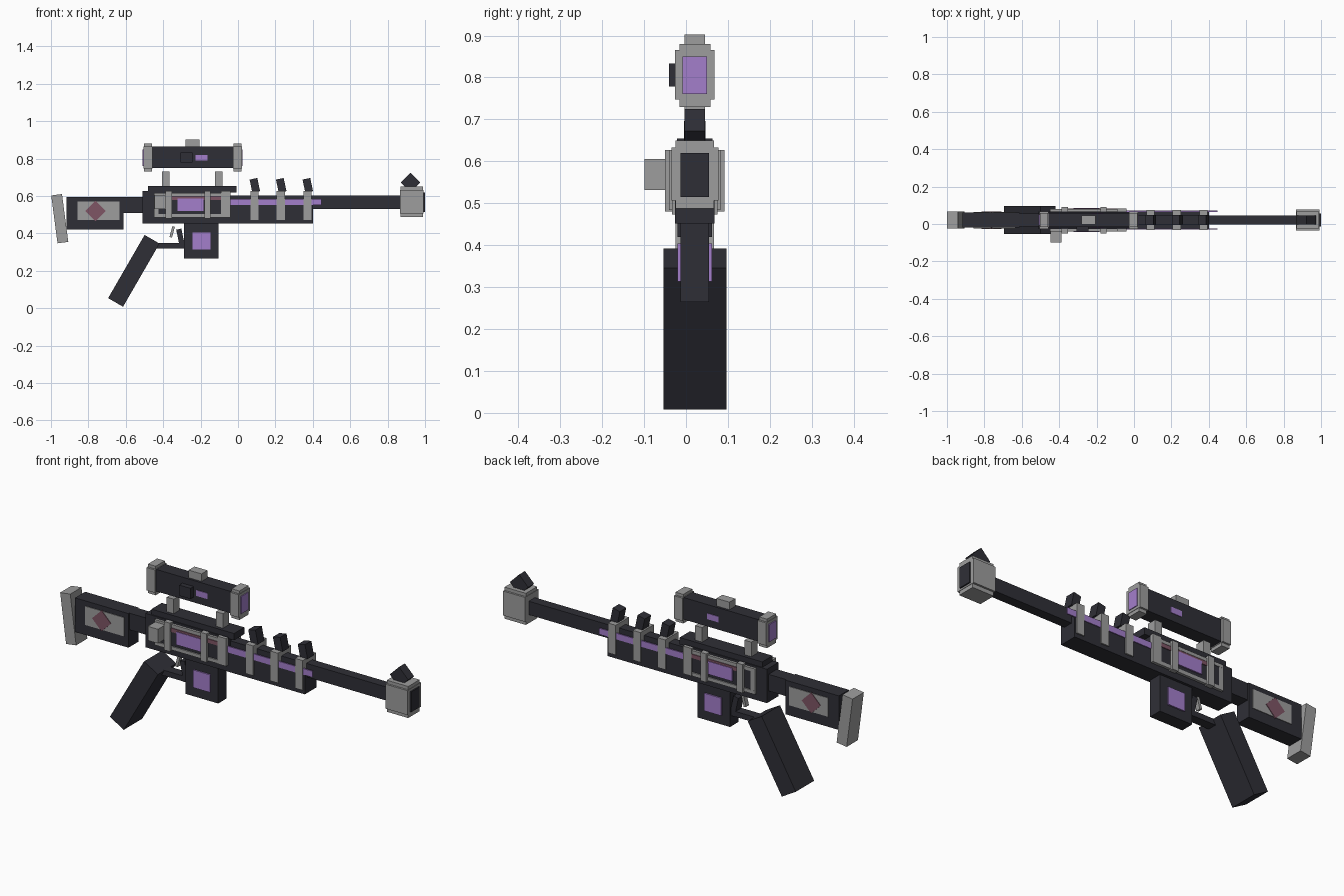
import bpy
from math import radians
from mathutils import Matrix

cube = bpy.data.objects.get("Cube")
if cube:
    bpy.data.objects.remove(cube, do_unlink=True)

MID = 0.021  # y of the long axis of the rifle


def material(name, rgb):
    mat = bpy.data.materials.new(name)
    mat.use_nodes = True
    colour = (*rgb, 1)
    mat.diffuse_color = colour
    mat.node_tree.nodes["Principled BSDF"].inputs["Base Color"].default_value = colour
    return mat


DARK = material("charcoal", (0.028, 0.028, 0.037))
GREY = material("grey metal", (0.34, 0.34, 0.34))
PURPLE = material("purple glow", (0.37, 0.21, 0.60))
ROSE = material("dusty rose", (0.21, 0.09, 0.13))


def block(name, mat, x, z, y, tilt=0):
    """Box spanning the x, z and y ranges (y from the axis), tilted about its middle."""
    spans = (x, (y[0] + MID, y[1] + MID), z)
    size = [b - a for a, b in spans]
    centre = [(a + b) / 2 for a, b in spans]
    bpy.ops.mesh.primitive_cube_add(size=1)
    ob = bpy.context.object
    ob.name = ob.data.name = name
    ob.data.transform(Matrix.Rotation(radians(tilt), 4, "Y") @ Matrix.Diagonal((*size, 1)))
    ob.location = centre
    ob.data.materials.append(mat)
    return ob


def centred(name, mat, x, z, half, tilt=0):
    return block(name, mat, x, z, (-half, half), tilt)


def both_sides(name, mat, x, z, inner, outer, tilt=0):
    block(name + "_front", mat, x, z, (-outer, -inner), tilt)
    block(name + "_back", mat, x, z, (inner, outer), tilt)


def around(c, half):
    return (c - half, c + half)


# Shoulder stock
centred("butt_pad", GREY, around(-0.953, 0.029), around(0.479, 0.129), 0.046, -7.5)
centred("stock", DARK, (-0.917, -0.612), (0.42, 0.596), 0.041)
centred("stock_neck", DARK, (-0.63, -0.5), (0.51, 0.596), 0.034)
both_sides("stock_plate", GREY, (-0.858, -0.634), (0.473, 0.57), 0.039, 0.044)
both_sides("stock_diamond", ROSE, around(-0.762, 0.038), around(0.52, 0.038), 0.04, 0.047, 45)

# Grip and trigger
centred("grip", DARK, around(-0.557, 0.046), around(0.2, 0.195), 0.075, 30)
centred("trigger_guard", DARK, (-0.45, -0.285), (0.32, 0.348), 0.024)
centred("guard_strut", DARK, around(-0.306, 0.014), around(0.372, 0.052), 0.024, -12)
centred("trigger", GREY, around(-0.352, 0.007), around(0.408, 0.03), 0.012, 15)

# Magazine
centred("magazine", DARK, (-0.29, -0.104), (0.265, 0.46), 0.034)
both_sides("magazine_panel", PURPLE, (-0.243, -0.147), (0.313, 0.404), 0.033, 0.041)

# Receiver, fore-end and barrel
centred("receiver", DARK, (-0.51, -0.04), (0.452, 0.627), 0.047)
centred("top_rail", DARK, (-0.48, -0.008), (0.62, 0.655), 0.042)
centred("fore_end", DARK, (-0.05, 0.4), (0.452, 0.572), 0.047)
centred("barrel", DARK, (-0.05, 0.88), (0.532, 0.602), 0.025)
both_sides("glow_stripe", PURPLE, (-0.04, 0.446), (0.553, 0.585), 0.044, 0.051)

# Receiver side frames
both_sides("side_panel", DARK, (-0.43, -0.06), (0.505, 0.605), 0.046, 0.057)
for low, high in ((0.485, 0.503), (0.6, 0.617)):
    both_sides("frame_rail", GREY, (-0.45, -0.04), (low, high), 0.045, 0.06)
both_sides("frame_end", GREY, (-0.09, -0.04), (0.484, 0.627), 0.045, 0.061)
both_sides("frame_rear_end", GREY, (-0.45, -0.425), (0.485, 0.617), 0.045, 0.059)
for c in (-0.371, -0.163):
    both_sides("frame_post", GREY, around(c, 0.017), (0.48, 0.627), 0.045, 0.071)
both_sides("rose_strip", ROSE, (-0.355, -0.09), (0.578, 0.598), 0.055, 0.061)
both_sides("receiver_panel", PURPLE, (-0.323, -0.185), (0.521, 0.588), 0.055, 0.064)
block("charging_knob", GREY, (-0.446, -0.388), (0.532, 0.605), (-0.12, -0.05))

# Bands with slanted teeth along the fore-end
for c in (0.088, 0.229, 0.371):
    centred("fore_end_band", GREY, around(c, 0.022), (0.473, 0.627), 0.054)
    centred("band_tooth", DARK, around(c + 0.002, 0.021), around(0.657, 0.036), 0.026, -12)

# Muzzle: two crossed boxes give the stepped corners
centred("muzzle_wide", GREY, (0.866, 0.992), (0.507, 0.633), 0.056)
centred("muzzle_tall", GREY, (0.868, 0.99), (0.487, 0.65), 0.046)
centred("muzzle_bore", DARK, (0.95, 0.999), (0.515, 0.62), 0.034)
centred("front_sight", DARK, around(0.922, 0.037), around(0.672, 0.037), 0.024, 45)

# Scope
for c in (-0.385, -0.104):
    centred("scope_mount", GREY, around(c, 0.02), (0.645, 0.73), 0.024)
centred("scope_tube", DARK, (-0.478, 0), (0.751, 0.864), 0.036)
for c, face in ((-0.481, -0.507), (-0.003, 0.021)):
    centred("scope_cap_tall", GREY, around(c, 0.022), (0.73, 0.88), 0.037)
    centred("scope_cap_wide", GREY, around(c, 0.024), (0.747, 0.865), 0.047)
    centred("scope_lens", PURPLE, around(face, 0.004), (0.76, 0.85), 0.029)
centred("scope_top_knob", GREY, (-0.28, -0.206), (0.86, 0.903), 0.024)
block("scope_side_knob", DARK, (-0.307, -0.243), (0.778, 0.833), (-0.062, -0.03))
both_sides("scope_light", PURPLE, (-0.227, -0.163), (0.79, 0.82), 0.035, 0.039)
